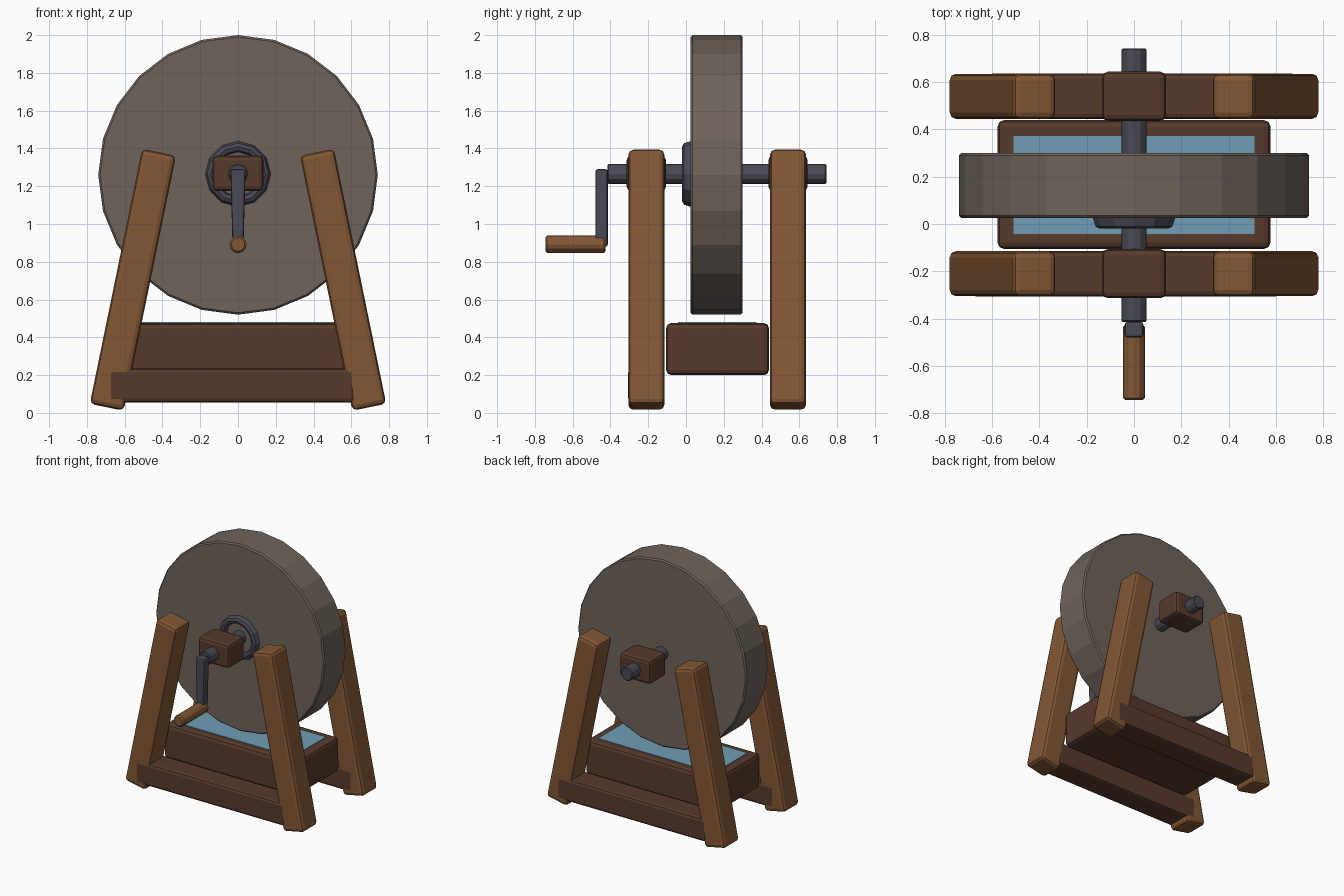
import bpy, bmesh, math
from mathutils import Matrix, Vector

cube = bpy.data.objects.get("Cube")
if cube:
    bpy.data.objects.remove(cube, do_unlink=True)


def material(name, rgb):
    lin = [((c / 255 + 0.055) / 1.055) ** 2.4 for c in rgb] + [1.0]
    m = bpy.data.materials.new(name)
    m.use_nodes = True
    m.diffuse_color = lin
    bsdf = next(n for n in m.node_tree.nodes if n.type == "BSDF_PRINCIPLED")
    bsdf.inputs["Base Color"].default_value = lin
    return m


STONE = material("grey stone", (110, 99, 91))
WOOD = material("light wood", (130, 87, 52))
DARK = material("dark wood", (88, 58, 44))
METAL = material("dark iron", (74, 74, 86))
WATER = material("water blue", (112, 158, 181))

AXLE_Z = 1.265
MID_Y = 0.165          # plane halfway between the two frames
FRAME_OFFSET = 0.375   # distance from that plane to each frame


def finish(name, bm, mat, bevel=0.0, segments=2):
    bmesh.ops.recalc_face_normals(bm, faces=bm.faces[:])
    mesh = bpy.data.meshes.new(name)
    bm.to_mesh(mesh)
    bm.free()
    mesh.materials.append(mat)
    ob = bpy.data.objects.new(name, mesh)
    bpy.context.collection.objects.link(ob)
    if bevel:
        mod = ob.modifiers.new("soft edges", "BEVEL")
        mod.width = bevel
        mod.segments = segments
        mod.limit_method = "ANGLE"
        mod.angle_limit = math.radians(40)
    return ob


def box(name, center, size, mat, bevel=0.0, tilt=0.0):
    bm = bmesh.new()
    bmesh.ops.create_cube(bm, size=1)
    bm.transform(Matrix.Translation(center) @ Matrix.Rotation(tilt, 4, "Y")
                 @ Matrix.Diagonal((*size, 1)))
    return finish(name, bm, mat, bevel)


def rod(name, y0, y1, z, radius, sides, mat, bevel):
    """Cylinder lying along y, with a corner at the top."""
    bm = bmesh.new()
    bmesh.ops.create_cone(bm, cap_ends=True, segments=sides, radius1=radius,
                          radius2=radius, depth=y1 - y0)
    bm.transform(Matrix.Translation((0, (y0 + y1) / 2, z))
                 @ Matrix.Rotation(math.pi / 2, 4, "X"))
    return finish(name, bm, mat, bevel, 1)


# Grinding wheel, axle and crank handle
rod("grinding_wheel", 0.025, 0.30, AXLE_Z - 0.005, 0.74, 24, STONE, 0.01)
rod("axle", -0.415, 0.743, AXLE_Z, 0.053, 12, METAL, 0.006)
rod("crank_handle", -0.745, -0.425, 0.892, 0.046, 12, WOOD, 0.01)

# Iron collar ring on the front of the wheel
bm = bmesh.new()
profile = [(0.115, 0.03), (0.125, -0.012), (0.145, -0.02), (0.163, -0.01), (0.175, 0.03)]
points = [bm.verts.new((r, y, AXLE_Z)) for r, y in profile]
edges = [bm.edges.new(pair) for pair in zip(points, points[1:])]
bmesh.ops.spin(bm, geom=points + edges, cent=(0, 0, AXLE_Z), axis=(0, 1, 0),
               angle=2 * math.pi, steps=12, use_duplicate=False)
bmesh.ops.remove_doubles(bm, verts=bm.verts[:], dist=0.001)
finish("collar_ring", bm, METAL)

# Crank arm, narrower toward the handle
bm = bmesh.new()
bmesh.ops.create_cube(bm, size=1)
for v in bm.verts:
    half = 0.04 if v.co.z > 0 else 0.029
    v.co = Vector((math.copysign(half, v.co.x), -0.447 + v.co.y * 0.066,
                   1.085 + v.co.z * 0.41))
finish("crank_arm", bm, METAL, 0.012)

# Two identical frames: the back one is the front one turned about
foot, top = Vector((0.695, 0, 0.03)), Vector((0.418, 0, 1.38))
lean = top - foot
for side, s in (("front", -1), ("back", 1)):
    y = MID_Y + s * FRAME_OFFSET
    for hand, h in (("left", 1), ("right", -1)):
        c = (foot + top) / 2
        box(f"{side}_{hand}_leg", (c.x * h, y, c.z), (0.183, 0.19, lean.length),
            WOOD, 0.026, h * math.atan2(lean.x, lean.z))
    box(f"{side}_stretcher", (s * 0.035, y, 0.145), (1.31, 0.193, 0.18), DARK, 0.022)
    box(f"{side}_bearing_block", (0, y, AXLE_Z + 0.003), (0.27, 0.208, 0.187), DARK, 0.024)

# Water trough under the wheel
box("trough", (0, MID_Y + 0.002, 0.338), (1.155, 0.545, 0.276), DARK, 0.028)
box("water", (0, MID_Y, 0.477), (1.02, 0.414, 0.008), WATER)
